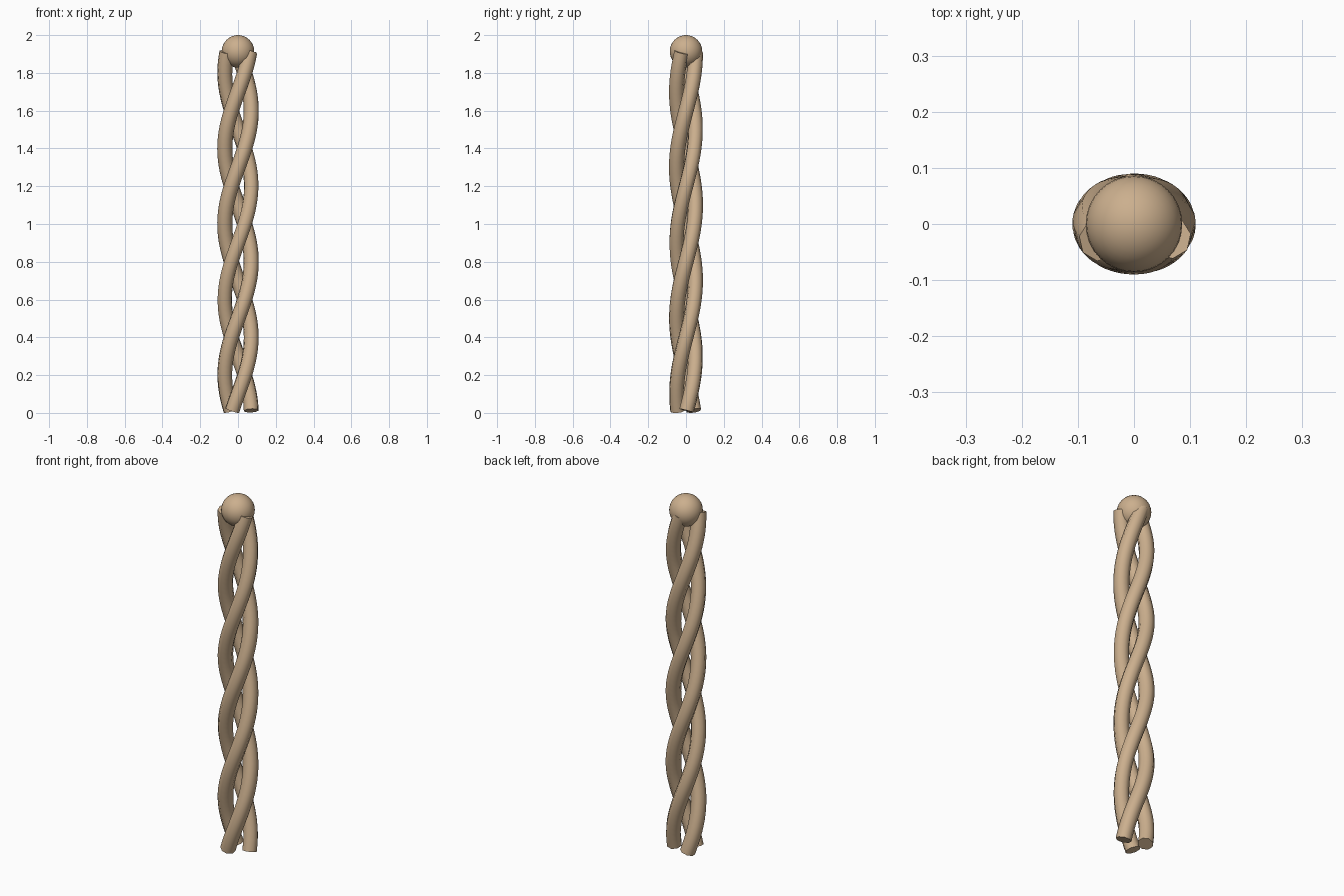
import bpy, math

if "Cube" in bpy.data.objects:
    bpy.data.objects.remove(bpy.data.objects["Cube"])

mat = bpy.data.materials.new("tan_wood")
mat.diffuse_color = (0.60, 0.43, 0.27, 1)
mat.use_nodes = True
mat.node_tree.nodes["Principled BSDF"].inputs["Base Color"].default_value = mat.diffuse_color

PITCH = 1.2            # height of one full turn
AX, AY = 0.07, 0.05    # oval helix radii
Z0, Z1, N = 0.012, 1.91, 64


def strand(name, phase):
    # one round strand wound around the axis
    cu = bpy.data.curves.new(name, 'CURVE')
    cu.dimensions = '3D'
    cu.bevel_depth = 0.04
    cu.bevel_resolution = 2
    cu.use_fill_caps = True
    sp = cu.splines.new('POLY')
    sp.points.add(N - 1)
    for i, p in enumerate(sp.points):
        z = Z0 + (Z1 - Z0) * i / (N - 1)
        a = 2 * math.pi * z / PITCH + phase
        p.co = (AX * math.cos(a), AY * math.sin(a), z, 1)
    ob = bpy.data.objects.new(name, cu)
    bpy.context.collection.objects.link(ob)
    bpy.ops.object.select_all(action='DESELECT')
    ob.select_set(True)
    bpy.context.view_layer.objects.active = ob
    bpy.ops.object.convert(target='MESH')
    ob = bpy.context.object
    ob.name = name
    bpy.ops.object.shade_smooth_by_angle(angle=math.radians(50))
    ob.data.materials.clear()
    ob.data.materials.append(mat)


for k in range(3):
    strand(f"twisted_strand_{k + 1}", k * 2 * math.pi / 3)

# ball on top
bpy.ops.mesh.primitive_uv_sphere_add(segments=32, ring_count=16, radius=0.086,
                                     location=(0, 0, 1.914))
ball = bpy.context.object
ball.name = "top_ball"
bpy.ops.object.shade_smooth()
ball.data.materials.append(mat)
